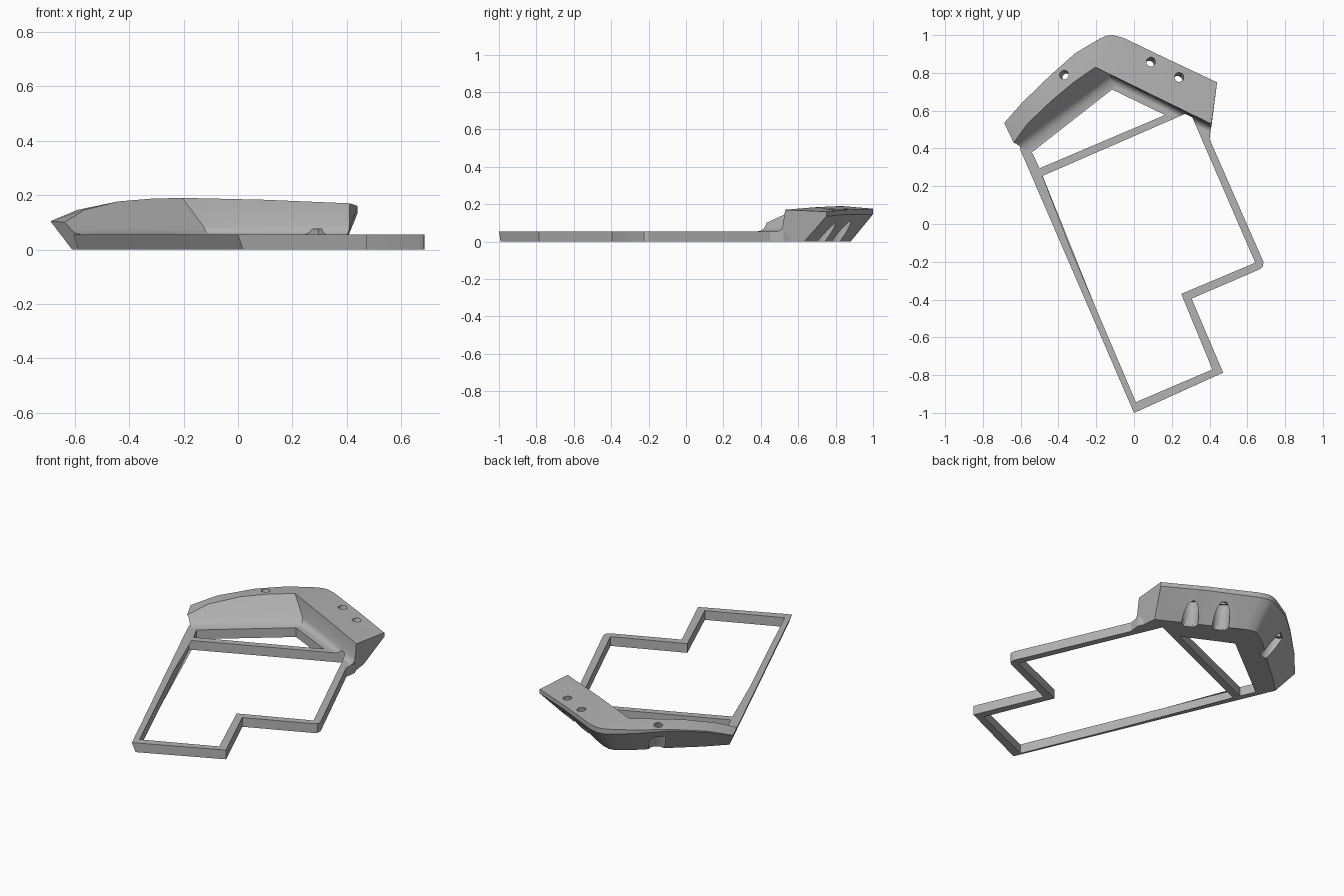
import bpy, bmesh, math
from mathutils import Vector

cube = bpy.data.objects.get("Cube")
if cube:
    bpy.data.objects.remove(cube)

# One plain grey for everything
grey = bpy.data.materials.new("plain grey")
grey.use_nodes = True
colour = (0.45, 0.45, 0.45, 1)
grey.diffuse_color = colour
grey.node_tree.nodes["Principled BSDF"].inputs["Base Color"].default_value = colour

RIM = 0.055


def add_object(name, mesh):
    obj = bpy.data.objects.new(name, mesh)
    bpy.context.collection.objects.link(obj)
    return obj


def activate(obj):
    bpy.ops.object.select_all(action='DESELECT')
    obj.select_set(True)
    bpy.context.view_layer.objects.active = obj


def plate(name, outlines, bottom, top):
    """Flat plate from closed outlines; inner outlines become openings."""
    curve = bpy.data.curves.new(name, 'CURVE')
    curve.dimensions = '2D'
    curve.fill_mode = 'BOTH'
    curve.extrude = (top - bottom) / 2
    for outline in outlines:
        spline = curve.splines.new('POLY')
        spline.points.add(len(outline) - 1)
        for point, (x, y) in zip(spline.points, outline):
            point.co = (x, y, 0, 1)
        spline.use_cyclic_u = True
    source = add_object(name + " outline", curve)
    bpy.context.view_layer.update()
    graph = bpy.context.evaluated_depsgraph_get()
    mesh = bpy.data.meshes.new_from_object(source.evaluated_get(graph))
    bpy.data.objects.remove(source)
    bm = bmesh.new()
    bm.from_mesh(mesh)
    bmesh.ops.remove_doubles(bm, verts=bm.verts, dist=0.0001)
    bmesh.ops.translate(bm, verts=bm.verts, vec=(0, 0, (top + bottom) / 2))
    bmesh.ops.recalc_face_normals(bm, faces=bm.faces)
    bm.to_mesh(mesh)
    bm.free()
    return add_object(name, mesh)


def rod(name, start, end, radius):
    """Cylinder between two points."""
    axis = end - start
    bm = bmesh.new()
    bmesh.ops.create_cone(bm, cap_ends=True, segments=32, radius1=radius,
                          radius2=radius, depth=axis.length)
    turn = axis.to_track_quat('Z', 'Y').to_matrix().to_4x4()
    turn.translation = (start + end) / 2
    bm.transform(turn)
    mesh = bpy.data.meshes.new(name)
    bm.to_mesh(mesh)
    bm.free()
    return add_object(name, mesh)


def cut(target, cutter):
    cutter.hide_render = True
    mod = target.modifiers.new("cut", 'BOOLEAN')
    mod.operation = 'DIFFERENCE'
    mod.solver = 'EXACT'
    mod.object = cutter
    activate(target)
    bpy.ops.object.modifier_apply(modifier=mod.name)
    bpy.data.objects.remove(cutter)


# Flat base frame with a main opening and a triangular one
outer = [(0, -1), (.472, -.787), (.305, -.395), (.665, -.24), (.683, -.225),
         (.685, -.2), (.40, .45), (.408, .52), (.37, .6), (-.11, .85),
         (-.58, .45), (-.605, .4)]
main_opening = [(.01, -.943), (.415, -.77), (.25, -.37), (.642, -.205),
                (.296, .594), (-.497, .249)]
corner_opening = [(-.5, .295), (-.54, .38), (-.116, .712), (.164, .577)]
frame = plate("base_frame", [outer, main_opening, corner_opening], 0, RIM)

# The frame's long left-hand wall leans inward towards the floor
for v in frame.data.vertices:
    if v.co.z < 0.01:
        for corner in (outer[0], outer[-1]):
            if (v.co.xy - Vector(corner)).length < 0.005:
                v.co.x += 0.018
                v.co.y += 0.008

# Raised hood: stations of
# outer edge, ridge, wall foot, fillet end, floor edge, outer height, ridge height, lip
apex = ((-.205, .83), (-.127, .79), (-.1, .735))
stations = [
    ((-.687, .535), (-.637, .43), (-.622, .425), (-.575, .385), (-.61, .46), .105, .1, .004),
    ((-.59, .645), (-.565, .53), (-.52, .5), (-.48, .44), (-.51, .56), .146, .146, .006),
    ((-.44, .79), (-.44, .65), (-.39, .597), (-.35, .54), (-.37, .68), .172, .177, .01),
    ((-.31, .905), (-.32, .75), (-.26, .69), (-.22, .64), (-.24, .8), .176, .187, .02),
    ((-.18, .982), *apex, (-.15, .866), .176, .19, .03),
    ((-.145, .997), *apex, (-.13, .876), .176, .19, .03),
    ((-.11, 1), *apex, (-.11, .88), .176, .19, .03),
    ((-.055, .985), *apex, (-.06, .865), .175, .19, .03),
    ((.2, .863), (.1, .681), (.14, .655), (.13, .63), (.165, .745), .171, .183, .025),
    ((.44, .75), (.41, .53), (.41, .517), (.4, .49), (.385, .632), .16, .17, .025),
]


def section(edge, ridge, foot, end, floor, edge_z, ridge_z, lip):
    """Closed cross-section of the hood, from the floor up and over."""
    foot = Vector((*foot, min(.085, ridge_z - .005)))
    end = Vector((*end, RIM))
    bend = foot.lerp(end, .3)
    bend.z = RIM + .003
    fillet = [foot.lerp(bend, t).lerp(bend.lerp(end, t), t) for t in (.25, .5, .75)]
    return [Vector((*floor, 0)), Vector((*edge, edge_z - lip)),
            Vector((*edge, edge_z)), Vector((*ridge, ridge_z)),
            foot, *fillet, end, Vector((end.x, end.y, 0))]


bm = bmesh.new()
known = {}


def vert(co):
    key = tuple(round(c, 4) for c in co)
    if key not in known:
        known[key] = bm.verts.new(co)
    return known[key]


rings = [[vert(co) for co in section(*s)] for s in stations]
for a, b in zip(rings, rings[1:]):
    for i in range(len(a)):
        j = (i + 1) % len(a)
        corners = list(dict.fromkeys((a[i], a[j], b[j], b[i])))
        if len(corners) > 2:
            bm.faces.new(corners)
bm.faces.new(rings[0])
bm.faces.new(rings[-1])
bmesh.ops.recalc_face_normals(bm, faces=bm.faces)
hood_mesh = bpy.data.meshes.new("raised_hood")
bm.to_mesh(hood_mesh)
bm.free()
hood = add_object("raised_hood", hood_mesh)

# The main opening trims the fillet at its corner
cut(hood, plate("opening cutter", [main_opening], -.1, .075))

# Tilted screw holes with wide bores from below
left_in, right_in = Vector((.67, -.74, 0)), Vector((-.425, -.905, 0))
for x, y, inward in ((-.37, .79, left_in), (.09, .86, right_in), (.24, .78, right_in)):
    top = Vector((x, y, .18))
    down = inward * .35 - Vector((0, 0, 1))
    cut(hood, rod("bore cutter", top + down * .06, top + down * .3, .045))
    cut(hood, rod("screw cutter", top - down * .1, top + down * .12, .024))

for obj in (frame, hood):
    obj.data.materials.clear()
    obj.data.materials.append(grey)
    for face in obj.data.polygons:
        face.material_index = 0
    activate(obj)
    bpy.ops.object.shade_smooth_by_angle(angle=math.radians(25))
